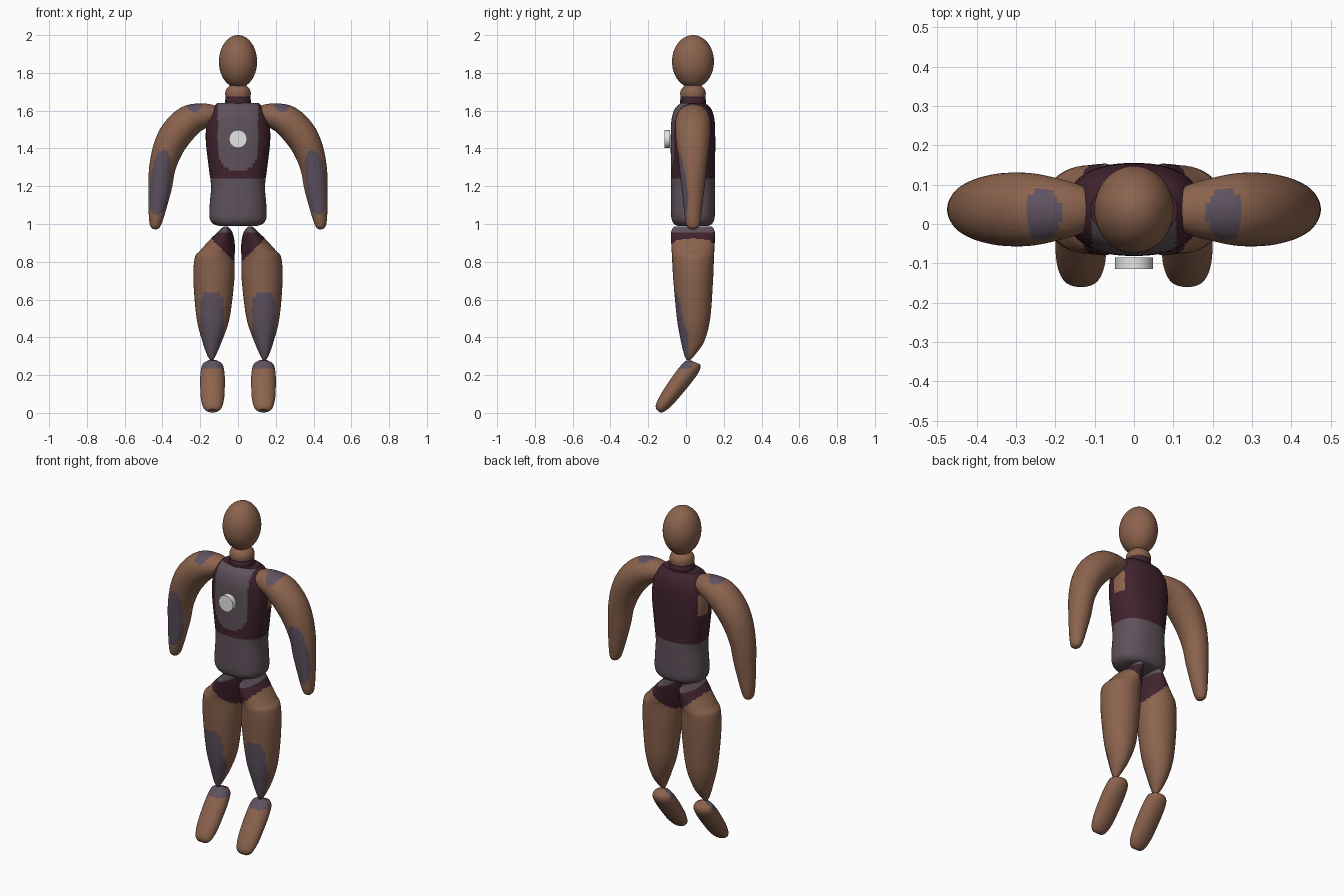
import bpy, bmesh, math
from mathutils import Vector

if "Cube" in bpy.data.objects:
    bpy.data.objects.remove(bpy.data.objects["Cube"])


def material(name, rgb):
    m = bpy.data.materials.new(name)
    m.diffuse_color = (*rgb, 1)
    m.use_nodes = True
    m.node_tree.nodes["Principled BSDF"].inputs["Base Color"].default_value = m.diffuse_color
    return m


SKIN, MAROON, GREY, PAD, WHITE = range(5)
MATS = [material("brown skin", (0.26, 0.125, 0.075)),
        material("dark maroon", (0.052, 0.017, 0.028)),
        material("suit grey", (0.115, 0.085, 0.105)),
        material("pad grey", (0.115, 0.085, 0.118)),
        material("badge white", (0.78, 0.78, 0.78))]
CY = 0.037  # depth of the body axis


def spline(rows, steps):
    """Catmull-Rom interpolation of every column."""
    out = []
    for i in range(len(rows) - 1):
        a, b = rows[max(i - 1, 0)], rows[i]
        c, d = rows[i + 1], rows[min(i + 2, len(rows) - 1)]
        for k in range(steps):
            t = k / steps
            out.append([0.5 * (2 * q + (r - p) * t + (2 * p - 5 * q + 4 * r - s) * t * t
                               + (3 * q - p - 3 * r + s) * t ** 3)
                        for p, q, r, s in zip(a, b, c, d)])
    out.append(list(rows[-1]))
    return out


def finish(name, bm, rule):
    bmesh.ops.recalc_face_normals(bm, faces=bm.faces)
    bm.normal_update()
    for f in bm.faces:
        f.material_index = rule(f.calc_center_median(), f.normal)
    me = bpy.data.meshes.new(name)
    bm.to_mesh(me)
    bm.free()
    for m in MATS:
        me.materials.append(m)
    ob = bpy.data.objects.new(name, me)
    bpy.context.collection.objects.link(ob)
    bpy.ops.object.select_all(action='DESELECT')
    ob.select_set(True)
    bpy.context.view_layer.objects.active = ob
    bpy.ops.object.shade_smooth_by_angle(angle=math.radians(40))
    return ob


def loft(name, rows, rule, across=None, side=1, power=2.0, steps=7, segs=56):
    """Skin rings (x, y, z, half_a, half_b); level unless an across axis is given."""
    rows = spline(rows, steps)
    bm = bmesh.new()
    rings = []
    for i, (x, y, z, ha, hb) in enumerate(rows):
        u, v = Vector((1, 0, 0)), Vector((0, 1, 0))
        if across:
            p, q = rows[max(i - 1, 0)], rows[min(i + 1, len(rows) - 1)]
            v = Vector(across)
            u = (Vector(q[:3]) - Vector(p[:3])).cross(v).normalized()
        ring = []
        for k in range(segs):
            a = 2 * math.pi * k / segs
            c, s = math.cos(a), math.sin(a)
            c = math.copysign(abs(c) ** (2 / power), c)
            s = math.copysign(abs(s) ** (2 / power), s)
            co = Vector((x, y, z)) + u * (ha * c) + v * (hb * s)
            co.x *= side
            ring.append(bm.verts.new(co))
        rings.append(ring)
    for a, b in zip(rings, rings[1:]):
        for k in range(segs):
            n = (k + 1) % segs
            bm.faces.new((a[k], a[n], b[n], b[k]))
    bm.faces.new(rings[0])
    bm.faces.new(rings[-1])
    return finish(name, bm, rule)


# Colour rules
def torso_rule(c, n):
    x = abs(c.x)
    if c.z < 1.235:
        return GREY
    if c.y < 0.02 and (x < 0.107 if c.z > 1.4
                       else (x / 0.107) ** 2 + ((c.z - 1.4) / 0.12) ** 2 < 1):
        return GREY
    if x > 0.15 and c.y > 0.03 and 1.4 < c.z < 1.56:
        return SKIN
    return MAROON


def arm_rule(c, n):
    x = abs(c.x)
    if x < 0.12:
        return MAROON
    if n.z > 0.3 and ((x - 0.232) / 0.048) ** 2 + ((c.y - 0.025) / 0.067) ** 2 < 1:
        return PAD
    mid = 0.413 + (1.2 - c.z) * 0.1
    if c.y < 0.025 and abs((x - mid) / 0.053) ** 2.5 + abs((c.z - 1.22) / 0.17) ** 2.5 < 1:
        return PAD
    return SKIN


def leg_rule(c, n):
    x = abs(c.x)
    if c.z > 0.952:
        return GREY
    if c.z > 0.80 + (x - 0.02):
        return MAROON
    top = max(c.z - 0.58, 0) / 0.065
    if c.y < 0.015 and ((x - 0.137) / 0.061) ** 2 + top ** 2 < 1:
        return PAD
    return SKIN


def foot_rule(c, n):
    return PAD if c.z > 0.235 and n.y < 0.2 else SKIN


# Torso
TORSO = [(0.99, 0.10, 0.08), (1.0, 0.13, 0.10), (1.03, 0.15, 0.114), (1.1, 0.15, 0.117),
         (1.2, 0.143, 0.117), (1.3, 0.155, 0.117), (1.45, 0.171, 0.118),
         (1.55, 0.162, 0.114), (1.61, 0.135, 0.096), (1.64, 0.11, 0.065)]
loft("torso", [(0, CY, z, a, b) for z, a, b in TORSO], torso_rule, power=2.4, segs=72)

# Neck with collar
NECK = [(1.62, 0.068), (1.655, 0.069), (1.665, 0.065), (1.68, 0.067), (1.70, 0.067),
        (1.72, 0.058), (1.735, 0.04)]
loft("neck", [(0, CY, z, r, r) for z, r in NECK],
     lambda c, n: MAROON if c.z < 1.677 else SKIN, steps=4)

# Head
bm = bmesh.new()
bmesh.ops.create_uvsphere(bm, u_segments=48, v_segments=32, radius=1)
for v in bm.verts:
    v.co = (v.co.x * 0.101, CY + v.co.y * 0.111, 1.86 + v.co.z * 0.14)
finish("head", bm, lambda c, n: SKIN)

# Chest badge
bm = bmesh.new()
bmesh.ops.create_cone(bm, cap_ends=True, segments=16, radius1=0.048, radius2=0.048, depth=0.03)
for v in bm.verts:
    v.co = (v.co.x, -0.1 + v.co.z, 1.45 + v.co.y)
finish("chest_badge", bm, lambda c, n: WHITE)

# Limbs, mirrored left and right
ARM = [(0.09, 1.575, 0.03, 0.04), (0.13, 1.58, 0.05, 0.06), (0.19, 1.572, 0.068, 0.078),
       (0.26, 1.545, 0.083, 0.092), (0.325, 1.48, 0.086, 0.093), (0.37, 1.40, 0.08, 0.085),
       (0.4, 1.3, 0.07, 0.073), (0.412, 1.2, 0.063, 0.062), (0.425, 1.1, 0.05, 0.05),
       (0.435, 1.02, 0.036, 0.04), (0.44, 0.985, 0.025, 0.03), (0.442, 0.972, 0.01, 0.012)]
LEG = [(0.065, CY, 0.988, 0.01, 0.10), (0.068, CY, 0.962, 0.035, 0.115),
       (0.083, CY, 0.92, 0.063, 0.116), (0.108, CY, 0.86, 0.092, 0.113),
       (0.124, CY, 0.82, 0.105, 0.111), (0.128, 0.038, 0.7, 0.108, 0.105),
       (0.132, 0.04, 0.5, 0.087, 0.088), (0.137, 0.035, 0.38, 0.052, 0.062),
       (0.14, 0.02, 0.31, 0.025, 0.03), (0.14, 0.012, 0.28, 0.008, 0.01)]
FOOT = [(0.045, 0.27, 0.03, 0.03), (0.035, 0.25, 0.045, 0.055), (0.0, 0.205, 0.05, 0.064),
        (-0.05, 0.14, 0.048, 0.065), (-0.10, 0.073, 0.042, 0.061),
        (-0.135, 0.027, 0.03, 0.047), (-0.148, 0.011, 0.014, 0.026)]
for side, tag in ((1, "left"), (-1, "right")):
    loft(tag + "_arm", [(x, CY, z, a, b) for x, z, a, b in ARM], arm_rule,
         across=(0, 1, 0), side=side)
    loft(tag + "_leg", LEG, leg_rule, side=side, steps=9)
    loft(tag + "_foot", [(0.135, y, z, a, b) for y, z, a, b in FOOT], foot_rule,
         across=(1, 0, 0), side=side)
